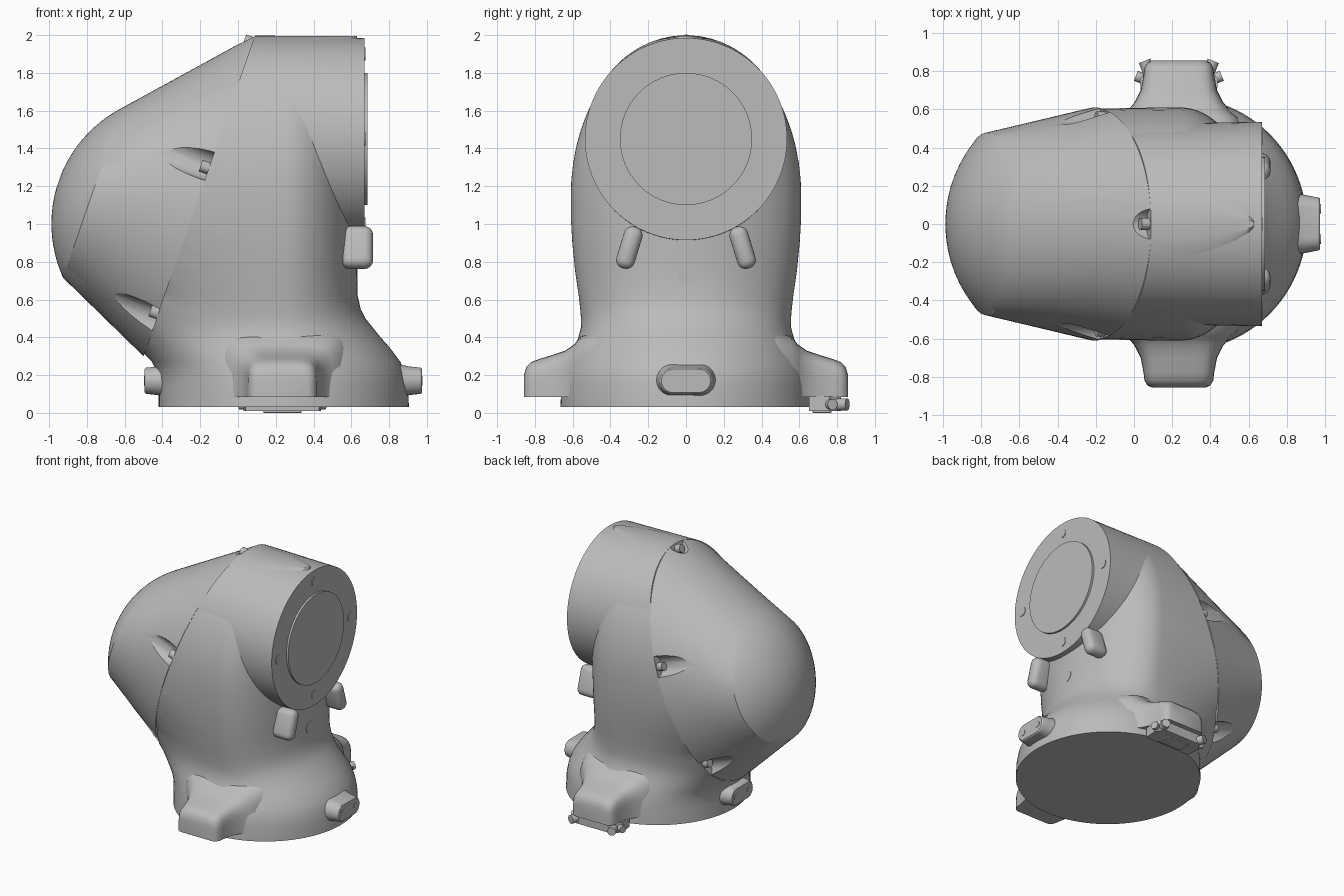
import bpy, bmesh, math
from mathutils import Vector, Matrix

cube = bpy.data.objects.get("Cube")
if cube:
    bpy.data.objects.remove(cube, do_unlink=True)

grey = bpy.data.materials.new("cast grey")
grey.use_nodes = True
COLOUR = (0.5, 0.5, 0.5, 1)
grey.diffuse_color = COLOUR
grey.node_tree.nodes["Principled BSDF"].inputs["Base Color"].default_value = COLOUR

# Slanted joint plane between housing and cap
ORIGIN = Vector((-0.205, 0, 1.15))
OUT = Vector((-0.945, 0, 0.328)).normalized()
UP = Vector((0.328, 0, 0.945)).normalized()
SIDE = Vector((0, 1, 0))
TAU = math.tau


def finish(name, bm, angle=28):
    bmesh.ops.recalc_face_normals(bm, faces=bm.faces)
    mesh = bpy.data.meshes.new(name)
    bm.to_mesh(mesh)
    bm.free()
    mesh.materials.append(grey)
    ob = bpy.data.objects.new(name, mesh)
    bpy.context.collection.objects.link(ob)
    smooth(ob, angle)
    return ob


def smooth(ob, angle=28):
    bpy.ops.object.select_all(action='DESELECT')
    ob.select_set(True)
    bpy.context.view_layer.objects.active = ob
    bpy.ops.object.shade_smooth_by_angle(angle=math.radians(angle))


def loft(name, rings, cut=False, angle=28):
    """Skin closed rings of equal length, optionally trimmed at the joint."""
    bm = bmesh.new()
    rows = [[bm.verts.new(p) for p in ring] for ring in rings]
    n = len(rows[0])
    for a, b in zip(rows, rows[1:]):
        for i in range(n):
            j = (i + 1) % n
            bm.faces.new((a[i], a[j], b[j], b[i]))
    bm.faces.new(rows[0])
    bm.faces.new(rows[-1])
    if cut:
        bmesh.ops.bisect_plane(bm, geom=bm.verts[:] + bm.edges[:] + bm.faces[:],
                               plane_co=ORIGIN, plane_no=OUT, clear_outer=True)
        bmesh.ops.holes_fill(bm, edges=[e for e in bm.edges if e.is_boundary])
    return finish(name, bm, angle)


def oval(centre, u, v, ru, rv, n=64):
    return [centre + u * ru * math.cos(TAU * i / n) + v * rv * math.sin(TAU * i / n)
            for i in range(n)]


def rod(name, start, axis, radius, length, n=24):
    axis = Vector(axis).normalized()
    u = axis.orthogonal().normalized()
    v = axis.cross(u)
    start = Vector(start)
    return loft(name, [oval(start + axis * s, u, v, radius, radius, n) for s in (0, length)])


def block(name, centre, size, bevel, rot=None):
    bm = bmesh.new()
    bmesh.ops.create_cube(bm, size=1)
    bmesh.ops.scale(bm, vec=size, verts=bm.verts)
    bmesh.ops.bevel(bm, geom=bm.edges[:], offset=bevel, segments=4, profile=0.5, affect='EDGES')
    if rot:
        bmesh.ops.transform(bm, matrix=rot, verts=bm.verts)
    bmesh.ops.translate(bm, vec=centre, verts=bm.verts)
    return finish(name, bm, 35)


# Housing column: height, front depth, back depth, half width
CX = 0.245
rows = [(.03, .66, .665, .665), (.14, .655, .665, .66), (.21, .64, .67, .65),
        (.27, .615, .70, .63), (.35, .555, .78, .59), (.40, .51, .83, .57),
        (.45, .47, .89, .557), (.50, .43, .94, .556), (.55, .405, .99, .56),
        (.62, .388, 1.06, .568), (.75, .385, 1.4, .587), (.9, .385, 2, .602),
        (1.02, .385, 3, .609)]
rows += [(1.15 + .85 * math.sin(a), .385, 3, .61 * math.cos(a))
         for a in [math.radians(d) for d in range(0, 90, 6)]]


def column_ring(z, front, back, wide, n=96):
    ring = []
    for i in range(n):
        c, s = math.cos(TAU * i / n), math.sin(TAU * i / n)
        ring.append(Vector((CX + c * (front if c > 0 else back), wide * s, z)))
    return ring


loft("housing_column", [column_ring(*r) for r in rows], cut=True)

# Horizontal flange barrel
Z = Vector((0, 0, 1))
loft("flange_barrel", [oval(Vector((x, 0, 1.45)), SIDE, Z, ry, rz, 96)
                       for x, ry, rz in ((-.4, .515, .55), (.1, .525, .549), (.67, .535, .535))], cut=True)
rod("flange_cover", (.66, 0, 1.45), (1, 0, 0), .35, .026, 64)
for k in range(4):
    a = k * TAU / 4
    rod("flange_bolt_plug", (.665, .45 * math.sin(a), 1.45 + .45 * math.cos(a)), (1, 0, 0), .035, .009)
rod("front_plug", (.6, 0, .73), (1, 0, 0), .045, .033)

# Domed cap: a tapering oval skirt ending in a spherical cap
EDGE, DROP, R = .539, -.171, .69
mid = EDGE + .19 - R


def cap_ring(s, drop, ru, rv):
    return oval(ORIGIN + OUT * s + UP * drop, SIDE, UP, ru, rv, 96)


half = math.asin(.476 / R)
rings = [cap_ring(s * EDGE, s * DROP, .61 - .132 * s, .9 - .424 * s) for s in (0, .33, .67, 1)]
for k in range(11, 0, -1):
    a = half * k / 12
    rings.append(cap_ring(mid + R * math.cos(a), DROP, R * math.sin(a), R * math.sin(a)))
cap = loft("domed_cap", rings)

# Screw pockets around the cap edge, each with its screw
for deg in (10.6, 169.4, -51, 231, 90):
    a = math.radians(deg)
    rim = SIDE * .61 * math.cos(a) + UP * .9 * math.sin(a)
    cutter = rod("pocket_cutter", ORIGIN + rim - OUT * .03, OUT, .08, .5)
    cutter.hide_render = True
    mod = cap.modifiers.new("pocket", 'BOOLEAN')
    mod.operation = 'DIFFERENCE'
    mod.solver = 'EXACT'
    mod.object = cutter
    bpy.context.view_layer.objects.active = cap
    bpy.ops.object.modifier_apply(modifier=mod.name)
    bpy.data.objects.remove(cutter, do_unlink=True)
    rod("cap_screw", ORIGIN + rim - rim.normalized() * .045 - OUT * .02, OUT, .032, .065)
smooth(cap)

# Foot lugs: distance out, half width, top height
LUG = [(.45, .36, .44), (.56, .31, .40), (.59, .27, .36), (.64, .23, .325), (.7, .2, .305),
       (.78, .185, .28), (.82, .18, .265), (.845, .165, .24), (.857, .14, .2)]


def lug_ring(sign, y, wide, top, n=24):
    low = .085
    pts = [Vector((CX - .01 + wide, sign * y, low))]
    for i in range(n + 1):
        c, s = math.cos(math.pi * i / n), math.sin(math.pi * i / n)
        pts.append(Vector((CX - .01 + wide * math.copysign(abs(c) ** .4, c), sign * y,
                           low + .004 + (top - low) * s ** .4)))
    pts.append(Vector((CX - .01 - wide, sign * y, low)))
    return pts


for sign, side in ((1, "back"), (-1, "front")):
    loft(side + "_lug", [lug_ring(sign, *r) for r in LUG], angle=40)
    # Ribs beneath the flange
    block("flange_rib", (.63, sign * .3, .875), (.17, .1, .23), .045,
          Matrix.Rotation(sign * math.radians(17), 3, 'X'))

# Clamp under the back lug
outline = [(.04, .65), (.43, .65), (.44, .76), (.39, .82), (.08, .82), (.03, .76)]
loft("clamp_plate", [[Vector((x, y, z)) for x, y in outline] for z in (.01, .09)])
block("clamp_foot", (.235, .72, .01), (.2, .1, .02), .003)
for sign in (1, -1):
    x = .235 + sign * .15
    rod("clamp_screw", (x, .78, .045), (sign * .4, 1, 0), .032, .08)
    rod("clamp_side_screw", (.235 + sign * .16, .75, .045), (sign, .4, 0), .028, .07)


# Connector pads on both ends of the base
def pad_ring(x, wide, high, n=32):
    ring = []
    for i in range(n):
        c, s = math.cos(TAU * i / n + .01), math.sin(TAU * i / n + .01)
        ring.append(Vector((x, math.copysign(wide - high, c) + high * c, .17 + high * s)))
    return ring


for tip, sign in ((.975, 1), (-.495, -1)):
    steps = ((.2, .18, .11), (.11, .158, .085), (.07, .15, .076), (.008, .138, .069), (0, .13, .062))
    loft("connector_pad", [pad_ring(tip - sign * d, w, h) for d, w, h in steps])
    for y in (-.08, .08):
        rod("pad_screw", (tip - sign * .02, y, .17), (sign, 0, 0), .024, .023)
